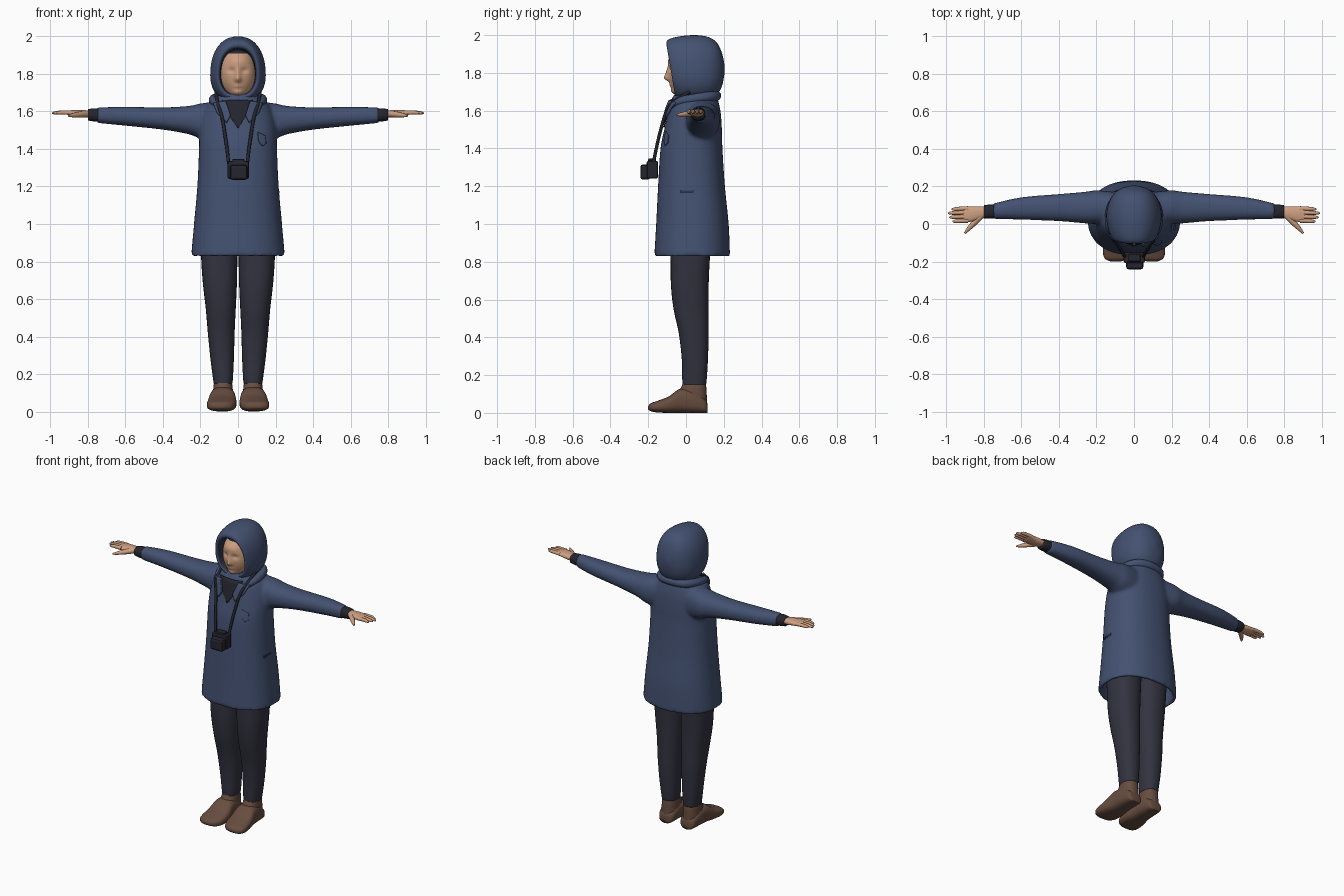
import bpy, bmesh, math
from mathutils import Vector, Matrix

if "Cube" in bpy.data.objects:
    bpy.data.objects.remove(bpy.data.objects["Cube"])


def material(name, rgb):
    m = bpy.data.materials.new(name)
    m.diffuse_color = (*rgb, 1)
    m.use_nodes = True
    m.node_tree.nodes["Principled BSDF"].inputs["Base Color"].default_value = m.diffuse_color
    return m


NAVY = material("navy_cloth", (0.057, 0.083, 0.165))
LINING = material("dark_navy_lining", (0.028, 0.036, 0.070))
PANTS = material("charcoal_cloth", (0.032, 0.033, 0.050))
BLACK = material("near_black", (0.018, 0.018, 0.027))
SKIN = material("skin", (0.62, 0.35, 0.22))
BROWN = material("brown_leather", (0.135, 0.073, 0.050))


def finish(name, bm, mats, smooth=True, mirror=False):
    bmesh.ops.recalc_face_normals(bm, faces=bm.faces)
    me = bpy.data.meshes.new(name)
    bm.to_mesh(me)
    bm.free()
    ob = bpy.data.objects.new(name, me)
    bpy.context.collection.objects.link(ob)
    for m in mats:
        me.materials.append(m)
    for p in me.polygons:
        p.use_smooth = smooth
    if mirror:
        ob.modifiers.new("mirror", 'MIRROR').use_mirror_merge = False
    return ob


def spline(a, b, c, d, t):
    return 0.5 * (2 * b + (c - a) * t + (2 * a - 5 * b + 4 * c - d) * t * t
                  + (3 * b - a - 3 * c + d) * t ** 3)


def loft(bm, axis, rings, n=32, p=2.3, steps=4):
    """Skin smooth sections; ring = (position, a0, a1, b0, b1). Returns first cap."""
    fine = []
    for i in range(len(rings) - 1):
        q = [rings[max(0, min(len(rings) - 1, i + k))] for k in (-1, 0, 1, 2)]
        fine += [[spline(*v, s / steps) for v in zip(*q)] for s in range(steps)]
    fine.append(rings[-1])
    loops = []
    for pos, a0, a1, b0, b1 in fine:
        loop = []
        for j in range(n):
            c, s = math.cos(2 * math.pi * j / n), math.sin(2 * math.pi * j / n)
            a = (a0 + a1) / 2 + (a1 - a0) / 2 * math.copysign(abs(c) ** (2 / p), c)
            b = (b0 + b1) / 2 + (b1 - b0) / 2 * math.copysign(abs(s) ** (2 / p), s)
            co = {'x': (pos, a, b), 'y': (a, pos, b), 'z': (a, b, pos)}[axis]
            loop.append(bm.verts.new(co))
        loops.append(loop)
    for l0, l1 in zip(loops, loops[1:]):
        for j in range(n):
            k = (j + 1) % n
            bm.faces.new((l0[j], l0[k], l1[k], l1[j]))
    cap = bm.faces.new(loops[0])
    bm.faces.new(loops[-1])
    return cap


def lofted(name, axis, rings, mat, mirror=False, **kw):
    bm = bmesh.new()
    loft(bm, axis, rings, **kw)
    return finish(name, bm, [mat], mirror=mirror)


def tube(name, pts, radii, mat):
    cu = bpy.data.curves.new(name, 'CURVE')
    cu.dimensions = '3D'
    cu.bevel_depth, cu.bevel_resolution, cu.use_fill_caps = 1.0, 3, True
    sp = cu.splines.new('NURBS')
    sp.points.add(len(pts) - 1)
    for q, co, r in zip(sp.points, pts, radii):
        q.co, q.radius = (*co, 1), r
    sp.use_endpoint_u, sp.order_u, sp.resolution_u = True, 3, 6
    cu.materials.append(mat)
    ob = bpy.data.objects.new(name, cu)
    bpy.context.collection.objects.link(ob)
    return ob


def box(name, lo, hi, mat, bevel=0.01):
    bm = bmesh.new()
    bmesh.ops.create_cube(bm, size=1)
    for v in bm.verts:
        v.co = [(l + h) / 2 + c * (h - l) for l, h, c in zip(lo, hi, v.co)]
    bmesh.ops.bevel(bm, geom=bm.edges[:], offset=bevel, segments=2, affect='EDGES', profile=0.5)
    return finish(name, bm, [mat], smooth=False)


# Coat: body with hollow hem and both sleeves, fused by a remesh
bm = bmesh.new()
body = [(.83, .25, -.168, .233), (1.0, .235, -.158, .226), (1.2, .217, -.148, .206),
        (1.4, .208, -.135, .193), (1.5, .205, -.115, .19), (1.58, .19, -.097, .185),
        (1.635, .165, -.083, .175), (1.67, .125, -.072, .165), (1.70, .09, -.05, .14)]
hem = loft(bm, 'z', [(z, -w, w, f, b) for z, w, f, b in body], n=48)
bmesh.ops.recalc_face_normals(bm, faces=bm.faces)
bmesh.ops.inset_region(bm, faces=[hem], thickness=0.025)
ext = bmesh.ops.extrude_face_region(bm, geom=[hem])
bmesh.ops.translate(bm, vec=(0, 0, 0.16), verts=[g for g in ext['geom'] if isinstance(g, bmesh.types.BMVert)])
if hem.is_valid:
    bmesh.ops.delete(bm, geom=[hem], context='FACES_ONLY')
sleeve = [(.10, .0, .17, 1.44, 1.655), (.20, .0, .18, 1.455, 1.643), (.26, .003, .172, 1.478, 1.63),
          (.40, .015, .16, 1.503, 1.622), (.60, .023, .143, 1.524, 1.625), (.75, .026, .11, 1.538, 1.622)]
for s in (1, -1):
    loft(bm, 'x', [(s * r[0], *r[1:]) for r in sleeve])
coat = finish("coat", bm, [NAVY])
rm = coat.modifiers.new("fuse", 'REMESH')
rm.mode, rm.voxel_size, rm.use_smooth_shade = 'VOXEL', 0.01, True
sm = coat.modifiers.new("soften", 'SMOOTH')
sm.factor, sm.iterations = 0.5, 8
bpy.context.view_layer.update()
coat_eval = coat.evaluated_get(bpy.context.evaluated_depsgraph_get())


def plate(name, outline, mat, offset, thick=0.006):
    """Flat outline (x, z) laid onto the front of the coat."""
    bm = bmesh.new()
    bm.faces.new([bm.verts.new((x, 0, z)) for x, z in outline])
    bmesh.ops.triangulate(bm, faces=bm.faces[:])
    bmesh.ops.subdivide_edges(bm, edges=bm.edges[:], cuts=6, use_grid_fill=True)
    for v in bm.verts:
        hit, loc, _, _ = coat_eval.ray_cast(Vector((v.co.x, -1, v.co.z)), Vector((0, 1, 0)))
        v.co.y = (loc.y if hit else -0.05) - offset
    ob = finish(name, bm, [mat])
    so = ob.modifiers.new("thickness", 'SOLIDIFY')
    so.thickness, so.offset = thick, 0


# Shirt opening, lapels, pockets
plate("shirt_front", [(-.085, 1.66), (-.075, 1.62), (0, 1.51), (.07, 1.62), (.08, 1.66)], BLACK, 0.004)
for s, n in ((1, "left"), (-1, "right")):
    plate(n + "_lapel", [(s * .065, 1.655), (s * .13, 1.642), (s * .11, 1.59), (s * .06, 1.54), (s * .04, 1.58)],
          NAVY, 0.018, 0.012)
plate("chest_pocket", [(.105, 1.49), (.145, 1.47), (.15, 1.43), (.13, 1.415), (.11, 1.44)], NAVY, 0.005)
box("side_pocket_trim", (.207, -.03, 1.163), (.222, .04, 1.177), LINING, 0.003)

# Rolled collar around the neck
half = [(.075, -.09, 1.615), (.125, -.045, 1.65), (.135, .05, 1.665), (.10, .14, 1.675)]
tube("collar", half + [(0, .165, 1.68)] + [(-x, y, z) for x, y, z in half[::-1]],
     [.012, .022, .026, .028, .028, .028, .026, .022, .012], NAVY)

# Hood: inner wall, rim, outer shell
bm = bmesh.new()
loft(bm, 'y', [(.05, -.085, .085, 1.70, 1.92), (-.04, -.088, .088, 1.69, 1.93), (-.075, -.093, .093, 1.685, 1.937),
               (-.085, -.105, .105, 1.67, 1.955), (-.068, -.12, .12, 1.655, 1.978), (-.02, -.136, .136, 1.648, 1.993),
               (.05, -.143, .143, 1.645, 2.0), (.12, -.128, .128, 1.655, 1.989), (.165, -.10, .10, 1.685, 1.958),
               (.192, -.063, .063, 1.735, 1.90), (.204, -.015, .015, 1.80, 1.84)], n=48)
for v in bm.verts:
    v.co.y -= 0.17 * (v.co.z - 1.84) * max(0, min(1, (0.06 - v.co.y) / 0.13))
    v.co.x *= 1 - 0.5 * (v.co.z - 1.88)
bmesh.ops.recalc_face_normals(bm, faces=bm.faces)
for f in bm.faces:
    f.material_index = int(f.normal.dot(f.calc_center_median() - Vector((0, .07, 1.82))) < 0)
finish("hood", bm, [NAVY, LINING])

# Head with modelled face; hair above the forehead
bm = bmesh.new()
bmesh.ops.create_uvsphere(bm, u_segments=64, v_segments=48, radius=1)
bumps = [(0, 1.772, -.022, .014, .016), (0, 1.80, -.014, .012, .03), (.034, 1.818, .012, .018, .012),
         (-.034, 1.818, .012, .018, .012), (0, 1.735, -.008, .022, .010), (0, 1.698, -.018, .03, .02),
         (0, 1.87, -.012, .06, .03)]
for v in bm.verts:
    v.co = (v.co.x * .094, v.co.y * .092, 1.805 + v.co.z * .138)
    if v.co.y < 0:
        v.co.y += sum(a * math.exp(-((v.co.x - cx) / sx) ** 2 - ((v.co.z - cz) / sz) ** 2)
                      for cx, cz, a, sx, sz in bumps)
for f in bm.faces:
    f.material_index = int(f.calc_center_median().z > 1.906)
finish("head", bm, [SKIN, BLACK])

# Cuffs and hands
lofted("cuff", 'x', [(.735, .03, .104, 1.545, 1.615), (.77, .028, .104, 1.547, 1.617), (.80, .03, .10, 1.552, 1.612)],
       BLACK, mirror=True)
lofted("palm", 'x', [(.78, .038, .092, 1.568, 1.604), (.82, .026, .094, 1.567, 1.607), (.86, .014, .094, 1.572, 1.608),
                     (.895, .010, .093, 1.578, 1.606), (.912, .016, .088, 1.584, 1.602)], SKIN, mirror=True)
fingers = [(.018, .968), (.040, .985), (.062, .992), (.083, .972)]
for s in (1, -1):
    for i, (y, tip) in enumerate(fingers):
        tube("finger_%d" % (i + 1), [(s * .885, y, 1.593), (s * .94, y - .002, 1.596), (s * (tip - .01), y - .004, 1.592),
                                     (s * tip, y - .004, 1.591)], [.012, .011, .009, .004], SKIN)
    tube("thumb", [(s * .815, .045, 1.587), (s * .85, .008, 1.583), (s * .885, -.028, 1.579), (s * .903, -.05, 1.577)],
         [.018, .016, .011, .005], SKIN)

# Trousers
lofted("trouser_leg", 'z', [(1.02, .0, .20, -.09, .14), (.83, .003, .197, -.082, .127), (.68, .006, .187, -.08, .12),
                            (.55, .012, .172, -.066, .119), (.42, .018, .161, -.038, .12), (.28, .022, .147, -.022, .116),
                            (.18, .027, .134, -.02, .110), (.15, .03, .13, -.018, .106)], PANTS, mirror=True)

# Boots: shaft and foot
lofted("boot_shaft", 'z', [(.165, .036, .124, -.014, .10), (.14, .03, .13, -.024, .107), (.09, .026, .134, -.05, .11),
                           (.03, .025, .138, -.06, .112)], BROWN, mirror=True)
lofted("boot_foot", 'y', [(.113, .05, .112, .0, .05), (.10, .03, .13, .0, .075), (.04, .02, .142, .0, .12),
                          (-.03, .014, .15, .0, .128), (-.09, .008, .162, .0, .088), (-.15, .014, .166, .002, .064),
                          (-.185, .035, .155, .008, .052), (-.2, .07, .125, .018, .036)], BROWN, mirror=True, p=2.8)

# Camera with neck strap
box("camera_body", (-.055, -.208, 1.24), (.058, -.148, 1.335), BLACK)
box("camera_lens_case", (-.042, -.242, 1.235), (.05, -.19, 1.315), BLACK, 0.014)
box("camera_viewfinder", (-.03, -.2, 1.325), (.035, -.16, 1.347), BLACK, 0.006)
for s in (1, -1):
    tube("camera_strap", [(s * .05, -.172, 1.325), (s * .058, -.158, 1.40), (s * .073, -.134, 1.50),
                          (s * .088, -.108, 1.59), (s * .112, -.075, 1.65), (s * .118, .02, 1.70)],
         [.009] * 6, BLACK)
